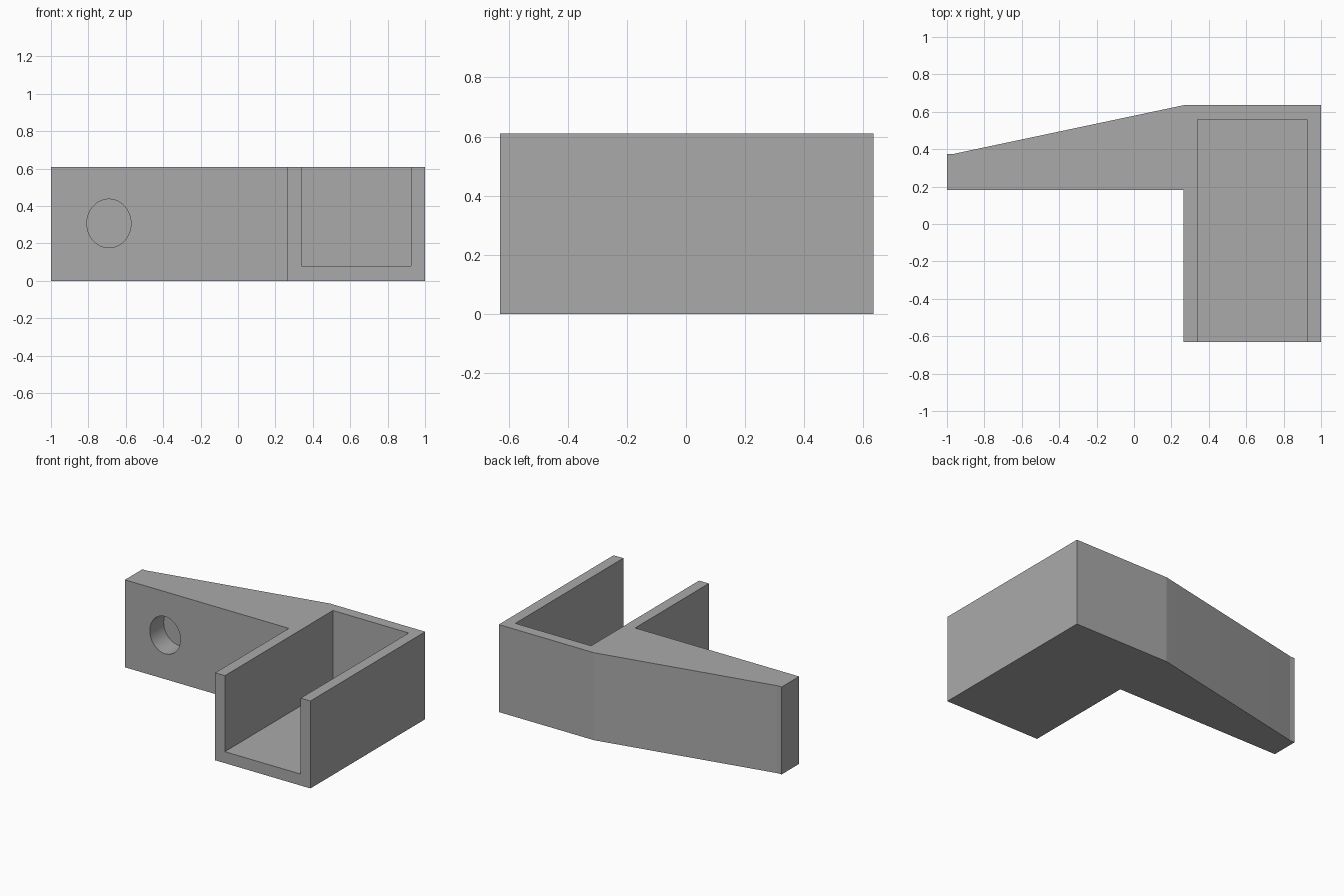
import bpy
import bmesh
import math
from mathutils import Matrix

cube = bpy.data.objects.get("Cube")
if cube:
    bpy.data.objects.remove(cube, do_unlink=True)

HEIGHT = 0.61
WALL = 0.075
FRONT, BACK = -0.63, 0.635
INNER, OUTER = 0.265, 1.0

grey = bpy.data.materials.new("plain grey")
grey.use_nodes = True
colour = (0.4, 0.4, 0.4, 1)
grey.diffuse_color = colour
grey.node_tree.nodes["Principled BSDF"].inputs["Base Color"].default_value = colour


def add_object(name, bm):
    bmesh.ops.recalc_face_normals(bm, faces=bm.faces)
    mesh = bpy.data.meshes.new(name)
    bm.to_mesh(mesh)
    bm.free()
    mesh.materials.append(grey)
    obj = bpy.data.objects.new(name, mesh)
    bpy.context.collection.objects.link(obj)
    return obj


def prism(name, outline, bottom, top):
    bm = bmesh.new()
    face = bm.faces.new([bm.verts.new((x, y, bottom)) for x, y in outline])
    raised = bmesh.ops.extrude_face_region(bm, geom=[face])["geom"]
    verts = [v for v in raised if isinstance(v, bmesh.types.BMVert)]
    bmesh.ops.translate(bm, verts=verts, vec=(0, 0, top - bottom))
    return add_object(name, bm)


def cut(target, cutter):
    cutter.hide_render = True
    cutter.hide_viewport = True
    mod = target.modifiers.new(cutter.name, 'BOOLEAN')
    mod.operation = 'DIFFERENCE'
    mod.solver = 'EXACT'
    mod.object = cutter


# L-shaped body: tapered side arm and square-ended channel block
bracket = prism("bracket_body", [
    (INNER, FRONT), (OUTER, FRONT), (OUTER, BACK), (INNER, BACK),
    (-0.95, 0.378), (-0.965, 0.374), (-1, 0.374), (-1, 0.182), (INNER, 0.182),
], 0, HEIGHT)

# Channel open at the top and front
left, right, rear = INNER + WALL, OUTER - WALL, BACK - WALL
channel = prism("channel_cutter", [
    (left, FRONT - 0.1), (right, FRONT - 0.1), (right, rear), (left, rear),
], WALL + 0.005, HEIGHT + 0.1)

# Blind oval hole in the front of the arm
bm = bmesh.new()
bmesh.ops.create_cone(bm, cap_ends=True, segments=48, radius1=1, radius2=1, depth=1)
bmesh.ops.transform(bm, verts=bm.verts, matrix=(
    Matrix.Translation((-0.69, 0.235, 0.307))
    @ Matrix.Diagonal((0.118, 0.2, 0.13, 1))
    @ Matrix.Rotation(math.pi / 2, 4, 'X')))
hole = add_object("hole_cutter", bm)

cut(bracket, channel)
cut(bracket, hole)

# Bake the cuts, then smooth only the hole wall
bpy.ops.object.select_all(action='DESELECT')
bpy.context.view_layer.objects.active = bracket
bracket.select_set(True)
for mod in list(bracket.modifiers):
    bpy.ops.object.modifier_apply(modifier=mod.name)
for cutter in (channel, hole):
    bpy.data.objects.remove(cutter, do_unlink=True)
bpy.ops.object.shade_smooth_by_angle(angle=math.radians(11))
